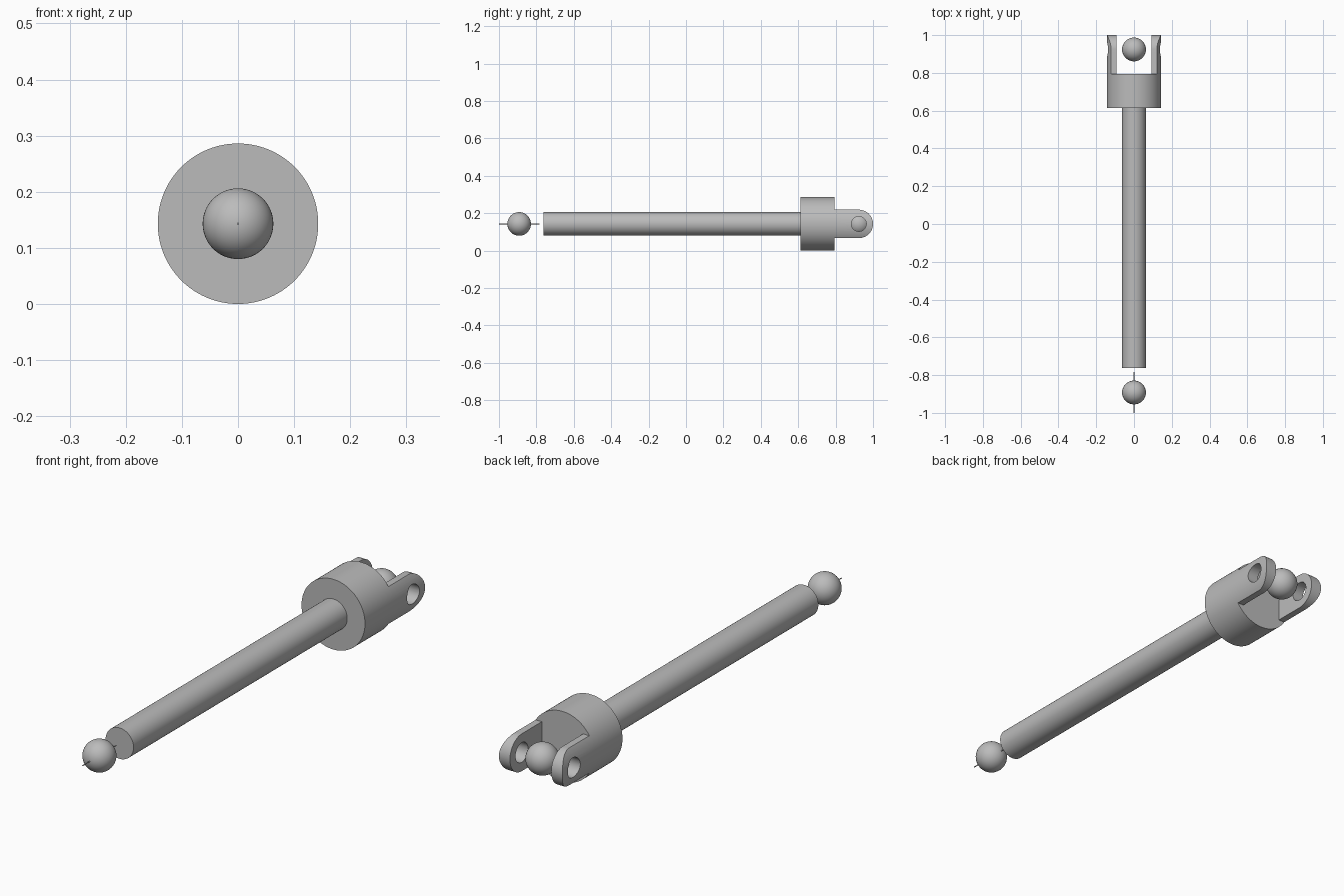
import bpy, bmesh, math
from mathutils import Matrix, Vector

if "Cube" in bpy.data.objects:
    bpy.data.objects.remove(bpy.data.objects["Cube"], do_unlink=True)

AXIS_Z = 0.143       # height of the rod's centre line
COLLAR_R = 0.143
SHAFT_R = 0.063
COLLAR_FRONT, COLLAR_BACK = 0.613, 0.795
PIN_Y = 0.924        # centre of the fork's eye
EAR_R = 0.076
EAR_INNER = 0.093    # inner face of each ear

grey = bpy.data.materials.new("plain grey")
grey.use_nodes = True
colour = (0.5, 0.5, 0.5, 1)
grey.diffuse_color = colour
grey.node_tree.nodes["Principled BSDF"].inputs["Base Color"].default_value = colour


def finish(name, bm):
    """Turn a bmesh into a named object on the centre line."""
    bmesh.ops.recalc_face_normals(bm, faces=bm.faces)
    mesh = bpy.data.meshes.new(name)
    bm.to_mesh(mesh)
    bm.free()
    mesh.materials.append(grey)
    obj = bpy.data.objects.new(name, mesh)
    bpy.context.collection.objects.link(obj)
    obj.location.z = AXIS_Z
    return obj


def smooth(obj):
    bpy.ops.object.select_all(action='DESELECT')
    obj.select_set(True)
    bpy.context.view_layer.objects.active = obj
    bpy.ops.object.shade_smooth_by_angle(angle=math.radians(30))


def rod(name, radius, start, end, along='Y', offset=0, segments=96):
    """Cylinder along Y (from start to end), or along X at y = offset."""
    bm = bmesh.new()
    turn = Matrix.Rotation(math.pi / 2, 4, 'X' if along == 'Y' else 'Y')
    middle = (start + end) / 2
    place = Vector((0, middle, 0)) if along == 'Y' else Vector((middle, offset, 0))
    bmesh.ops.create_cone(bm, cap_ends=True, segments=segments, radius1=radius,
                          radius2=radius, depth=end - start,
                          matrix=Matrix.Translation(place) @ turn)
    return finish(name, bm)


def ball(name, y):
    bm = bmesh.new()
    bmesh.ops.create_uvsphere(bm, u_segments=48, v_segments=24, radius=SHAFT_R,
                              matrix=Matrix.Translation((0, y, 0)))
    smooth(finish(name, bm))


def ear_outline(side):
    """Round-ended slab, later trimmed to the collar's curve."""
    bm = bmesh.new()
    arc = [math.pi * (i / 40 - 0.5) for i in range(41)]
    points = [(COLLAR_BACK, -EAR_R)]
    points += [(PIN_Y + EAR_R * math.cos(a), EAR_R * math.sin(a)) for a in arc]
    points.append((COLLAR_BACK, EAR_R))
    face = bm.faces.new([bm.verts.new((side * EAR_INNER, y, z)) for y, z in points])
    moved = bmesh.ops.extrude_face_region(bm, geom=[face])["geom"]
    bmesh.ops.translate(bm, vec=(side * 0.1, 0, 0),
                        verts=[v for v in moved if isinstance(v, bmesh.types.BMVert)])
    return finish("ear_cutter", bm)


def cut(obj, cutter, operation):
    cutter.hide_render = True
    mod = obj.modifiers.new("cut", 'BOOLEAN')
    mod.operation, mod.object, mod.solver = operation, cutter, 'EXACT'
    bpy.context.view_layer.update()
    bpy.context.view_layer.objects.active = obj
    bpy.ops.object.modifier_apply(modifier=mod.name)
    bpy.data.objects.remove(cutter, do_unlink=True)


# Shaft and collar
smooth(rod("shaft", SHAFT_R, -0.762, COLLAR_BACK - 0.005, segments=64))
smooth(rod("collar", COLLAR_R, COLLAR_FRONT, COLLAR_BACK))

# Fork ears with pin holes
for side, label in ((1, "left"), (-1, "right")):
    ear = rod(label + "_fork_ear", COLLAR_R, COLLAR_BACK - 0.1, 1.1)
    cut(ear, ear_outline(side), 'INTERSECT')
    cut(ear, rod("hole_cutter", 0.04, -0.3, 0.3, 'X', PIN_Y, 48), 'DIFFERENCE')
    smooth(ear)

# Joint balls and the thin pin through the front one
ball("fork_ball", PIN_Y)
ball("front_ball", -0.892)
smooth(rod("front_pin", 0.002, -1.0, -0.784, segments=12))
